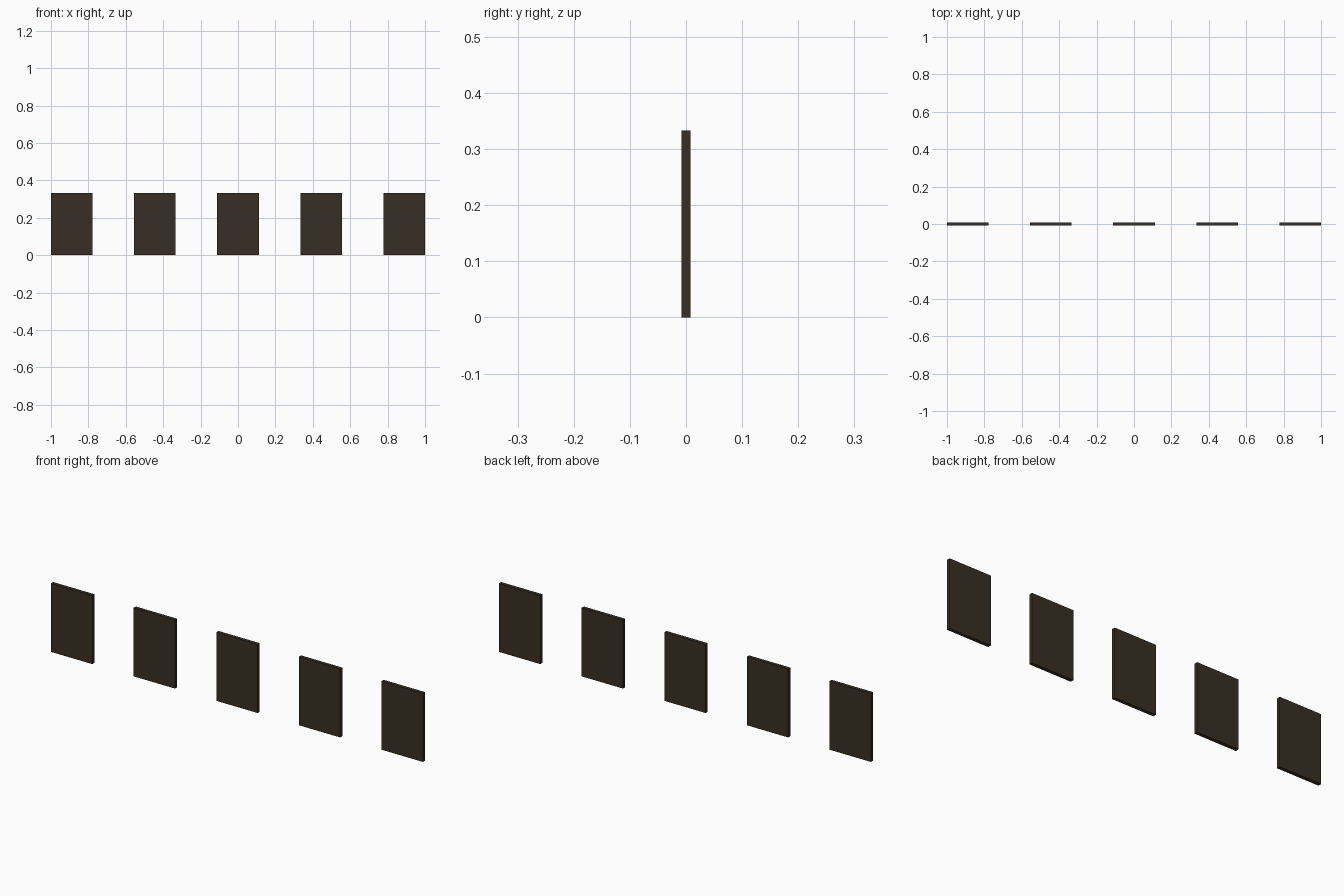
import bpy

if "Cube" in bpy.data.objects:
    bpy.data.objects.remove(bpy.data.objects["Cube"])

WIDTH, DEPTH, HEIGHT = 2 / 9, 1 / 60, 1 / 3
COUNT = 5

wood = bpy.data.materials.new("dark_brown")
wood.diffuse_color = (0.040, 0.028, 0.018, 1)
wood.use_nodes = True
wood.node_tree.nodes["Principled BSDF"].inputs["Base Color"].default_value = wood.diffuse_color

# Row of equal upright panels, with gaps as wide as a panel
for i in range(COUNT):
    x = (i - (COUNT - 1) / 2) * 2 * WIDTH
    bpy.ops.mesh.primitive_cube_add(size=1, location=(x, 0, HEIGHT / 2))
    panel = bpy.context.object
    panel.name = f"panel_{i + 1}"
    panel.scale = (WIDTH, DEPTH, HEIGHT)
    bpy.ops.object.transform_apply(location=False, rotation=False, scale=True)
    panel.data.materials.append(wood)
